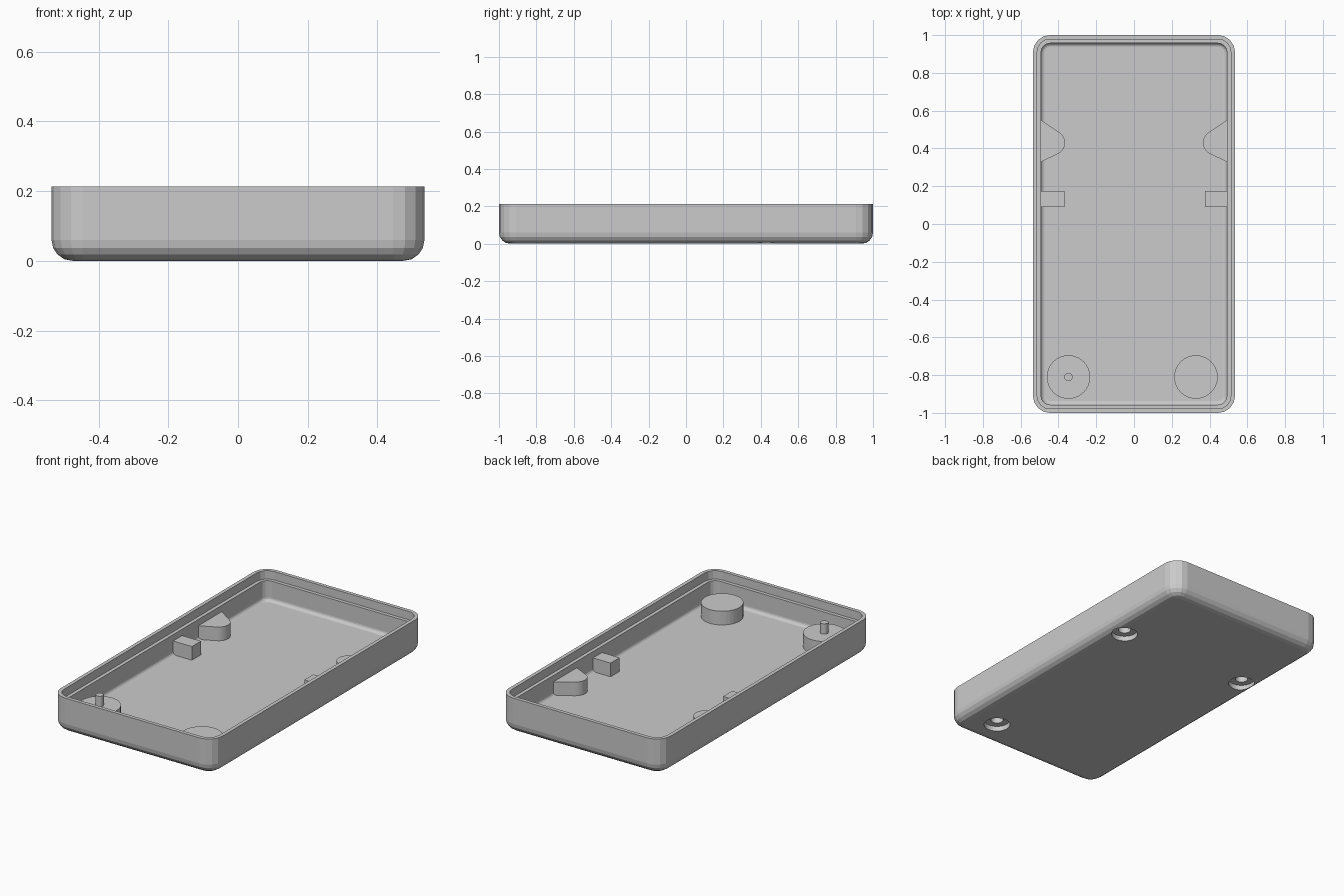
import bpy, bmesh
from math import cos, sin, pi, radians

if "Cube" in bpy.data.objects:
    bpy.data.objects.remove(bpy.data.objects["Cube"], do_unlink=True)

grey = bpy.data.materials.new("plain grey")
grey.use_nodes = True
tone = (0.6, 0.6, 0.6, 1)
grey.diffuse_color = tone
grey.node_tree.nodes["Principled BSDF"].inputs["Base Color"].default_value = tone

HALF_X, HALF_Y, HEIGHT = 0.535, 1.0, 0.213
CORNER, FILLET, WALL = 0.09, 0.06, 0.043
FLOOR, PART_TOP = 0.043, 0.125
SEAT = FLOOR - 0.003
STEPS = 4


def loft(name, rings):
    """Skin a stack of equal-sized closed rings and cap both ends."""
    bm = bmesh.new()
    loops = [[bm.verts.new(p) for p in ring] for ring in rings]
    n = len(loops[0])
    for low, high in zip(loops, loops[1:]):
        for i in range(n):
            j = (i + 1) % n
            bm.faces.new((low[i], low[j], high[j], high[i]))
    bm.faces.new(loops[0][::-1])
    bm.faces.new(loops[-1])
    bmesh.ops.recalc_face_normals(bm, faces=bm.faces)
    mesh = bpy.data.meshes.new(name)
    bm.to_mesh(mesh)
    bm.free()
    mesh.materials.append(grey)
    obj = bpy.data.objects.new(name, mesh)
    bpy.context.collection.objects.link(obj)
    return obj


def rounded_ring(inset, z):
    r = CORNER - inset
    ring = []
    for k, (sx, sy) in enumerate([(1, 1), (-1, 1), (-1, -1), (1, -1)]):
        for i in range(STEPS + 1):
            a = (k + i / STEPS) * pi / 2
            ring.append((sx * (HALF_X - CORNER) + r * cos(a),
                         sy * (HALF_Y - CORNER) + r * sin(a), z))
    return ring


def circle(x, y, r, z, n=32):
    return [(x + r * cos(2 * pi * i / n), y + r * sin(2 * pi * i / n), z)
            for i in range(n)]


def prism(name, outline, z0, z1):
    return loft(name, [[(x, y, z) for x, y in outline] for z in (z0, z1)])


# Tray shell: rounded underside, rim, recessed lip, inner wall, filleted floor
quarter = [i * pi / 2 / STEPS for i in range(STEPS + 1)]
profile = [(FILLET * (1 - sin(a)), FILLET * (1 - cos(a))) for a in quarter]
profile += [(0, HEIGHT), (0.022, HEIGHT), (0.022, HEIGHT - 0.05), (WALL, HEIGHT - 0.05)]
soft = 0.02
profile += [(WALL + soft * (1 - cos(a)), FLOOR + soft * (1 - sin(a))) for a in quarter]
shell = loft("tray_shell", [rounded_ring(d, z) for d, z in profile])

# Round front bosses and the locating pin
LEFT_BOSS, RIGHT_BOSS = (0.328, -0.81), (-0.347, -0.81)
left_boss, right_boss = [
    loft(name, [circle(*pos, 0.115, z) for z in (SEAT, PART_TOP)])
    for name, pos in (("left_boss", LEFT_BOSS), ("right_boss", RIGHT_BOSS))]
loft("locating_pin", [circle(*RIGHT_BOSS, 0.022, z, 20) for z in (PART_TOP - 0.005, 0.187)])

# Side screw mounts with rounded noses, and square rest blocks
MOUNT_X, MOUNT_Y, NOSE, ROOT = 0.43, 0.43, 0.065, 0.505
mounts = []
for side, label, block_x in ((1, "left", 0.376), (-1, "right", 0.368)):
    outline = [(ROOT, 0.323)]
    for i in range(13):
        a = radians(-65 + 121 * i / 12)
        outline.append((MOUNT_X - NOSE * cos(a), MOUNT_Y + NOSE * sin(a)))
    outline.append((ROOT, 0.559))
    mounts.append(prism(label + "_screw_mount", [(side * x, y) for x, y in outline],
                        SEAT, PART_TOP))
    block = [(block_x, 0.09), (ROOT, 0.09), (ROOT, 0.175), (block_x, 0.175)]
    prism(label + "_rest_block", [(side * x, y) for x, y in block], SEAT, PART_TOP)

# Stepped blind screw holes drilled from the underside
holes = [((MOUNT_X, MOUNT_Y), mounts[0]), ((-MOUNT_X, MOUNT_Y), mounts[1]),
         (LEFT_BOSS, left_boss)]
for pos, post in holes:
    drill = loft("screw_hole_cutter", [
        circle(*pos, r, z) for r, z in
        ((0.073, -0.05), (0.073, 0.03), (0.035, 0.03), (0.035, 0.105))])
    drill.hide_render = True
    for target in (shell, post):
        cut = target.modifiers.new("screw_hole", "BOOLEAN")
        cut.operation = "DIFFERENCE"
        cut.solver = "EXACT"
        cut.object = drill
        with bpy.context.temp_override(object=target, active_object=target):
            bpy.ops.object.modifier_apply(modifier=cut.name)
    bpy.data.objects.remove(drill, do_unlink=True)
